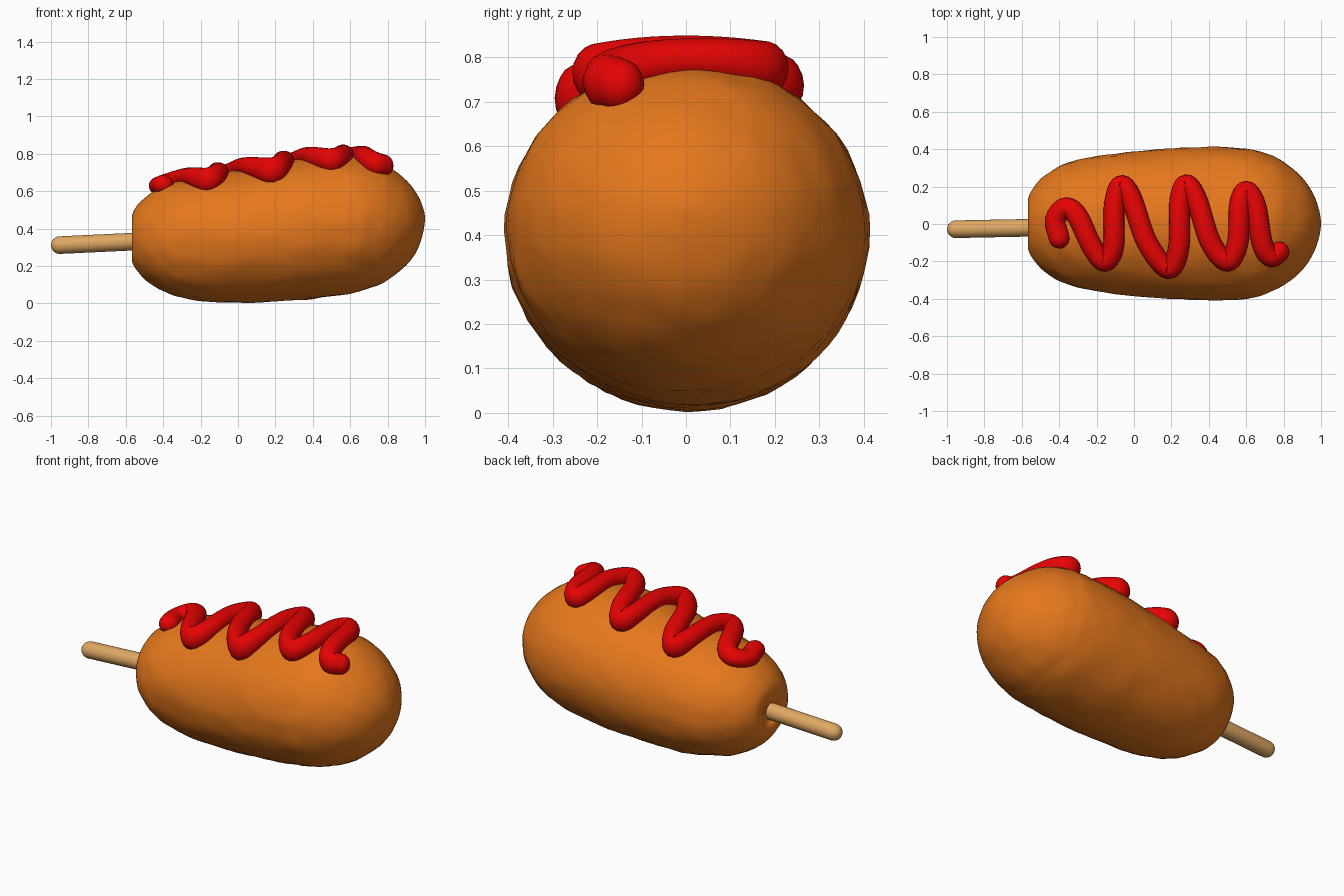
import bpy, bmesh, math
from mathutils import Vector, noise

cube = bpy.data.objects.get("Cube")
if cube:
    bpy.data.objects.remove(cube)


def material(name, rgb):
    m = bpy.data.materials.new(name)
    m.use_nodes = True
    m.diffuse_color = (*rgb, 1)
    shader = next(n for n in m.node_tree.nodes if n.type == 'BSDF_PRINCIPLED')
    shader.inputs["Base Color"].default_value = (*rgb, 1)
    return m


def smooth_path(points, steps):
    """Catmull-Rom resampling of points of any dimension."""
    pts = [Vector(p) for p in points]
    pts = [2 * pts[0] - pts[1]] + pts + [2 * pts[-1] - pts[-2]]
    out = []
    for a, b, c, d in zip(pts, pts[1:], pts[2:], pts[3:]):
        for i in range(steps):
            t = i / steps
            out.append(0.5 * (2 * b + (c - a) * t + (2 * a - 5 * b + 4 * c - d) * t ** 2
                              + (3 * b - a - 3 * c + d) * t ** 3))
    return out + [pts[-2]]


def loft(name, rings, mat):
    """Skin closed rings of points and cap both ends."""
    bm = bmesh.new()
    loops = [[bm.verts.new(p) for p in ring] for ring in rings]
    n = len(loops[0])
    for a, b in zip(loops, loops[1:]):
        for i in range(n):
            bm.faces.new((a[i], a[(i + 1) % n], b[(i + 1) % n], b[i]))
    bm.faces.new(loops[0])
    bm.faces.new(loops[-1])
    bmesh.ops.recalc_face_normals(bm, faces=bm.faces)
    for f in bm.faces:
        f.smooth = True
    mesh = bpy.data.meshes.new(name)
    bm.to_mesh(mesh)
    bm.free()
    mesh.materials.append(mat)
    obj = bpy.data.objects.new(name, mesh)
    bpy.context.collection.objects.link(obj)
    return obj


def ring(centre, u, v, ru, rv, count):
    angles = [2 * math.pi * i / count for i in range(count)]
    return [centre + u * ru * math.cos(a) + v * rv * math.sin(a) for a in angles]


Y, Z = Vector((0, 1, 0)), Vector((0, 0, 1))
batter_mat = material("fried batter", (0.78, 0.185, 0.012))
sauce_mat = material("red sauce", (0.85, 0.001, 0.001))
wood_mat = material("pale wood", (0.74, 0.39, 0.125))

# Batter body: x, bottom z, top z, starting inside the stick recess
stations = smooth_path([
    (-.545, .28, .38), (-.565, .25, .42), (-.56, .205, .49), (-.5, .13, .565),
    (-.4, .067, .63), (-.3, .033, .66), (-.1, .005, .697), (.2, .01, .75),
    (.4, .025, .78), (.6, .052, .79), (.7, .08, .775), (.8, .125, .735),
    (.9, .205, .66), (.96, .29, .58), (.99, .38, .51), (1, .445, .465)], 4)
WIDEN = 1.085


def half_width(s):
    return (s[2] - s[1]) / 2 * WIDEN


body_rings = []
for s in stations:
    mid, height = (s[1] + s[2]) / 2, (s[2] - s[1]) / 2
    points = ring(Vector((s[0], 0.002, mid)), Y, Z, half_width(s), height, 64)
    # Lumpy crust, fading out at the tip
    for p in points:
        lump = 0.004 * noise.noise(p * 6) + 0.006 * noise.noise(p * 15)
        out = (p - Vector((s[0], 0, mid))).normalized()
        p += out * lump * min(1, height * 4)
    body_rings.append(points)
loft("batter_body", body_rings, batter_mat)


def surface_z(x, y):
    """Height of the batter's upper side."""
    for a, b in zip(stations[8:], stations[9:]):
        if a[0] <= x <= b[0]:
            s = a.lerp(b, (x - a[0]) / (b[0] - a[0]))
            return (s[1] + s[2]) / 2 + (s[2] - s[1]) / 2 * math.sqrt(1 - (y / half_width(s)) ** 2)
    return 0.5


def capsule_sweep(name, spots, radius, sides, mat):
    """Tube through (point, vertical radius) spots, with rounded ends."""
    path = [p for p, _ in spots]
    first, last = (path[0] - path[1]).normalized(), (path[-1] - path[-2]).normalized()
    arc = [math.radians(a) for a in (15, 30, 45, 60, 75, 87)]
    start, end = spots[0][1], spots[-1][1]
    spine = [(path[0] + first * radius * math.sin(a), radius * math.cos(a), start * math.cos(a))
             for a in reversed(arc)]
    spine += [(p, radius, tall) for p, tall in spots]
    spine += [(path[-1] + last * radius * math.sin(a), radius * math.cos(a), end * math.cos(a))
              for a in arc]
    rings = []
    for i, (p, wide, tall) in enumerate(spine):
        along = spine[min(i + 1, len(spine) - 1)][0] - spine[max(i - 1, 0)][0]
        side = along.cross(Z).normalized()
        rings.append(ring(p, side, side.cross(along).normalized(), wide, tall, sides))
    return loft(name, rings, mat)


# Sauce zigzag: a thick bead whose top stays flatter than the batter beneath
track = smooth_path([
    (-.4, -.075), (-.42, .02), (-.37, .085), (-.305, .045), (-.22, -.13), (-.155, -.2),
    (-.11, -.12), (-.105, .1), (-.07, .205), (-.015, .14), (.07, -.1), (.185, -.24),
    (.24, -.12), (.245, .12), (.28, .21), (.335, .13), (.41, -.1), (.5, -.2),
    (.555, -.1), (.565, .1), (.6, .175), (.65, .1), (.685, -.1), (.73, -.175), (.775, -.15)], 7)
bead = []
for x, y, _ in (p.to_3d() if len(p) == 2 else p for p in track):
    top = surface_z(x, 0.6 * y) + 0.06
    bottom = surface_z(x, y) - 0.04
    bead.append((Vector((x, y, (top + bottom) / 2)), (top - bottom) / 2))
capsule_sweep("sauce_zigzag", bead, 0.056, 18, sauce_mat)

# Wooden stick, slightly tilted, running into the batter
capsule_sweep("wooden_stick", [(Vector((-.953, -.028, .312)), 0.047),
                               (Vector((-.45, -.018, .336)), 0.047)], 0.047, 24, wood_mat)
